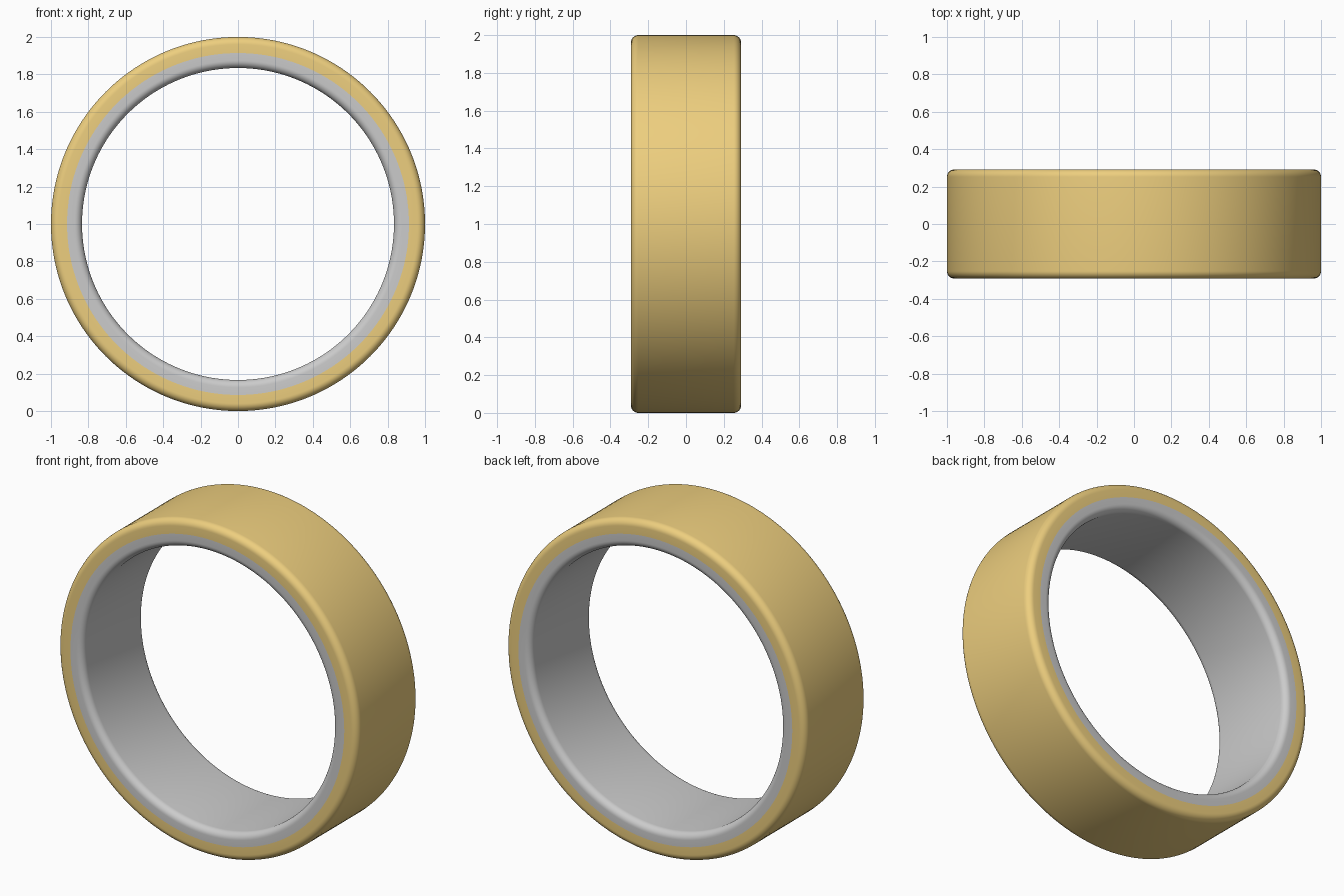
import bpy, bmesh
from math import sin, cos, pi

if "Cube" in bpy.data.objects:
    bpy.data.objects.remove(bpy.data.objects["Cube"])

HALF, FILLET, SEGS, ARC = 0.292, 0.04, 192, 8
R_IN, R_SEAM, R_OUT = 0.834, 0.914, 1.0


def half_ring_profile(r_face, r_seam):
    """Closed (radius, y) section, rounded on the visible side, square at the seam."""
    s = 1 if r_face > r_seam else -1
    pts = [(r_seam, -HALF)]
    for side in (-1, 1):
        arc = []
        for i in range(ARC + 1):
            a = i / ARC * pi / 2
            arc.append((r_face - s * FILLET * (1 - sin(a)),
                        side * (HALF - FILLET * (1 - cos(a)))))
        pts += arc if side < 0 else arc[::-1]
    return pts + [(r_seam, HALF)]


def revolve(name, profile, color=None):
    bm = bmesh.new()
    rings = []
    for k in range(SEGS):
        a = 2 * pi * k / SEGS
        rings.append([bm.verts.new((r * cos(a), y, 1 + r * sin(a))) for r, y in profile])
    n = len(profile)
    for k in range(SEGS):
        p, q = rings[k], rings[(k + 1) % SEGS]
        for i in range(n):
            j = (i + 1) % n
            bm.faces.new((p[i], p[j], q[j], q[i]))
    bmesh.ops.recalc_face_normals(bm, faces=bm.faces)
    me = bpy.data.meshes.new(name)
    bm.to_mesh(me)
    bm.free()
    ob = bpy.data.objects.new(name, me)
    bpy.context.collection.objects.link(ob)
    if color:
        mat = bpy.data.materials.new(name + "_material")
        mat.diffuse_color = color
        mat.use_nodes = True
        mat.node_tree.nodes["Principled BSDF"].inputs["Base Color"].default_value = mat.diffuse_color
        me.materials.append(mat)
    bpy.ops.object.select_all(action='DESELECT')
    ob.select_set(True)
    bpy.context.view_layer.objects.active = ob
    bpy.ops.object.shade_smooth_by_angle(angle=pi / 6)
    return ob


# Gold outer band
revolve("outer_band", half_ring_profile(R_OUT, R_SEAM), (0.85, 0.62, 0.21, 1))
# Grey inner sleeve
revolve("inner_sleeve", half_ring_profile(R_IN, R_SEAM))
